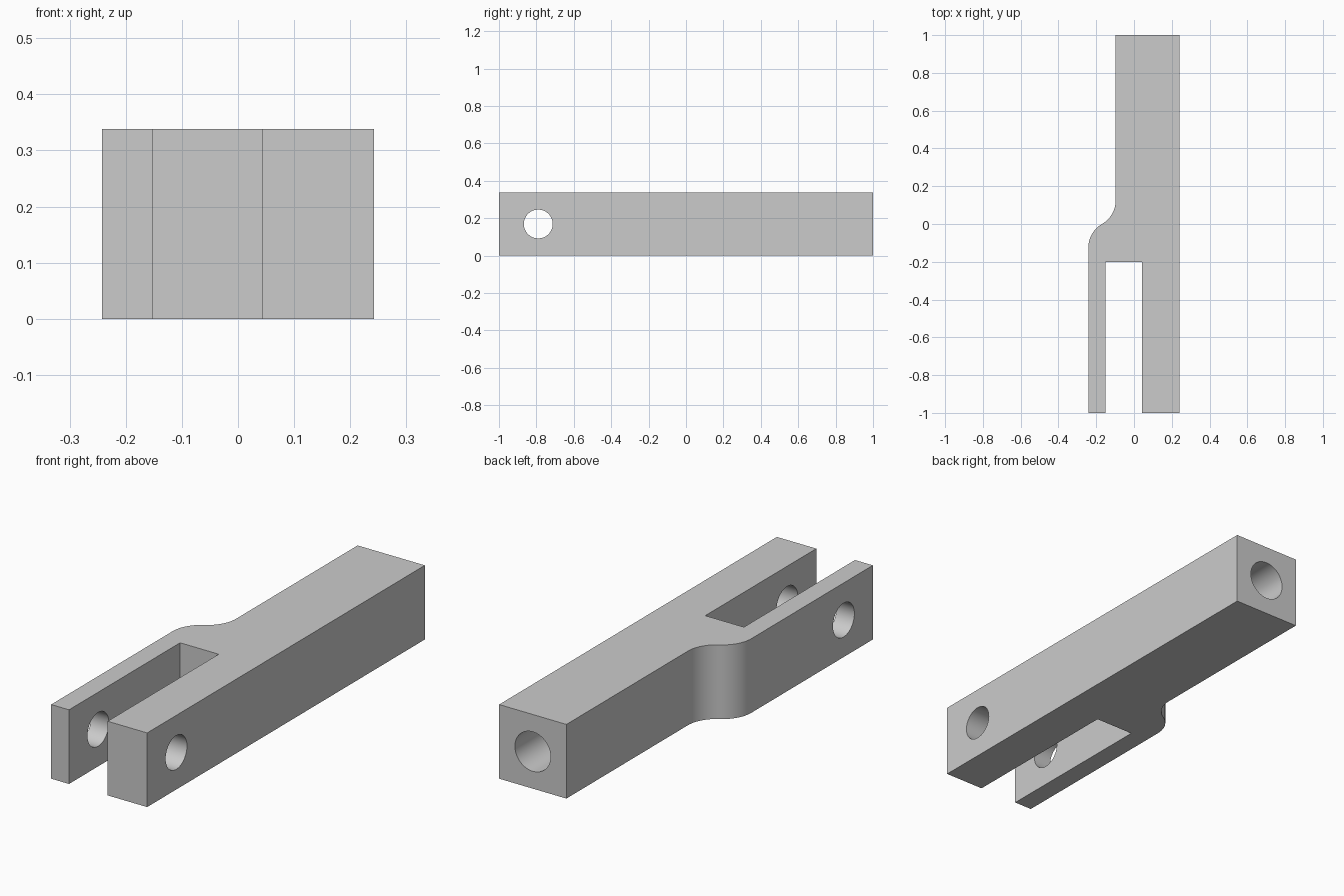
import bpy, bmesh, math
from mathutils import Vector

if "Cube" in bpy.data.objects:
    bpy.data.objects.remove(bpy.data.objects["Cube"], do_unlink=True)

HEIGHT = 0.338
LEFT, RIGHT, SHANK = 0.242, -0.242, -0.097   # side planes in x
SLOT = (-0.152, 0.043, -0.2)                 # slot sides and floor

steel = bpy.data.materials.new("light grey")
steel.use_nodes = True
colour = (0.6, 0.6, 0.6, 1)
steel.diffuse_color = colour
steel.node_tree.nodes["Principled BSDF"].inputs["Base Color"].default_value = colour


def shoulder_curve(steps=14):
    """S-shaped step from the shank to the thin arm: two equal tangent arcs."""
    half = (SHANK - RIGHT) / 2
    angle = math.radians(60)
    r = half / (1 - math.cos(angle))
    rise = r * math.sin(angle)
    mid = (SHANK + RIGHT) / 2
    upper = []
    for i in range(steps + 1):
        a = angle * i / steps
        upper.append((SHANK - r * (1 - math.cos(a)), rise - r * math.sin(a)))
    lower = [(2 * mid - x, -y) for x, y in reversed(upper[:-1])]
    return upper + lower


def extrude_profile(name, points, height):
    bm = bmesh.new()
    face = bm.faces.new([bm.verts.new((x, y, 0)) for x, y in points])
    ext = bmesh.ops.extrude_face_region(bm, geom=[face])
    verts = [g for g in ext["geom"] if isinstance(g, bmesh.types.BMVert)]
    bmesh.ops.translate(bm, verts=verts, vec=(0, 0, height))
    bmesh.ops.recalc_face_normals(bm, faces=bm.faces)
    mesh = bpy.data.meshes.new(name)
    bm.to_mesh(mesh)
    bm.free()
    mesh.materials.append(steel)
    obj = bpy.data.objects.new(name, mesh)
    bpy.context.collection.objects.link(obj)
    return obj


def drill(body, name, radius, depth, centre, axis):
    """Cut a round hole through the body and remove the cutter."""
    bpy.ops.mesh.primitive_cylinder_add(
        vertices=64, radius=radius, depth=depth, location=centre,
        rotation=Vector(axis).to_track_quat("Z", "Y").to_euler())
    cutter = bpy.context.object
    cutter.name = name
    cutter.hide_render = True
    cutter.data.materials.append(steel)
    mod = body.modifiers.new(name, "BOOLEAN")
    mod.operation = "DIFFERENCE"
    mod.solver = "EXACT"
    mod.object = cutter
    bpy.context.view_layer.objects.active = body
    bpy.ops.object.modifier_apply(modifier=mod.name)
    bpy.data.objects.remove(cutter, do_unlink=True)


# Fork body: square shank, curved shoulder, thin arm, slot and thick arm
s0, s1, floor = SLOT
outline = [(LEFT, 1), (SHANK, 1)] + shoulder_curve() + [
    (RIGHT, -1), (s0, -1), (s0, floor), (s1, floor), (s1, -1), (LEFT, -1)]
fork = extrude_profile("fork_body", outline, HEIGHT)

# Cross pin hole through both arms, and blind bore in the shank end
drill(fork, "pin_hole", 0.077, 1, (0, -0.79, HEIGHT / 2), (1, 0, 0))
bore_depth = 0.6
drill(fork, "shank_bore", 0.09, bore_depth * 2,
      ((LEFT + SHANK) / 2, 1, HEIGHT / 2), (0, 1, 0))

# Smooth curved walls, sharp edges elsewhere
bpy.ops.object.select_all(action="DESELECT")
fork.select_set(True)
bpy.context.view_layer.objects.active = fork
bpy.ops.object.shade_smooth_by_angle(angle=math.radians(30))
